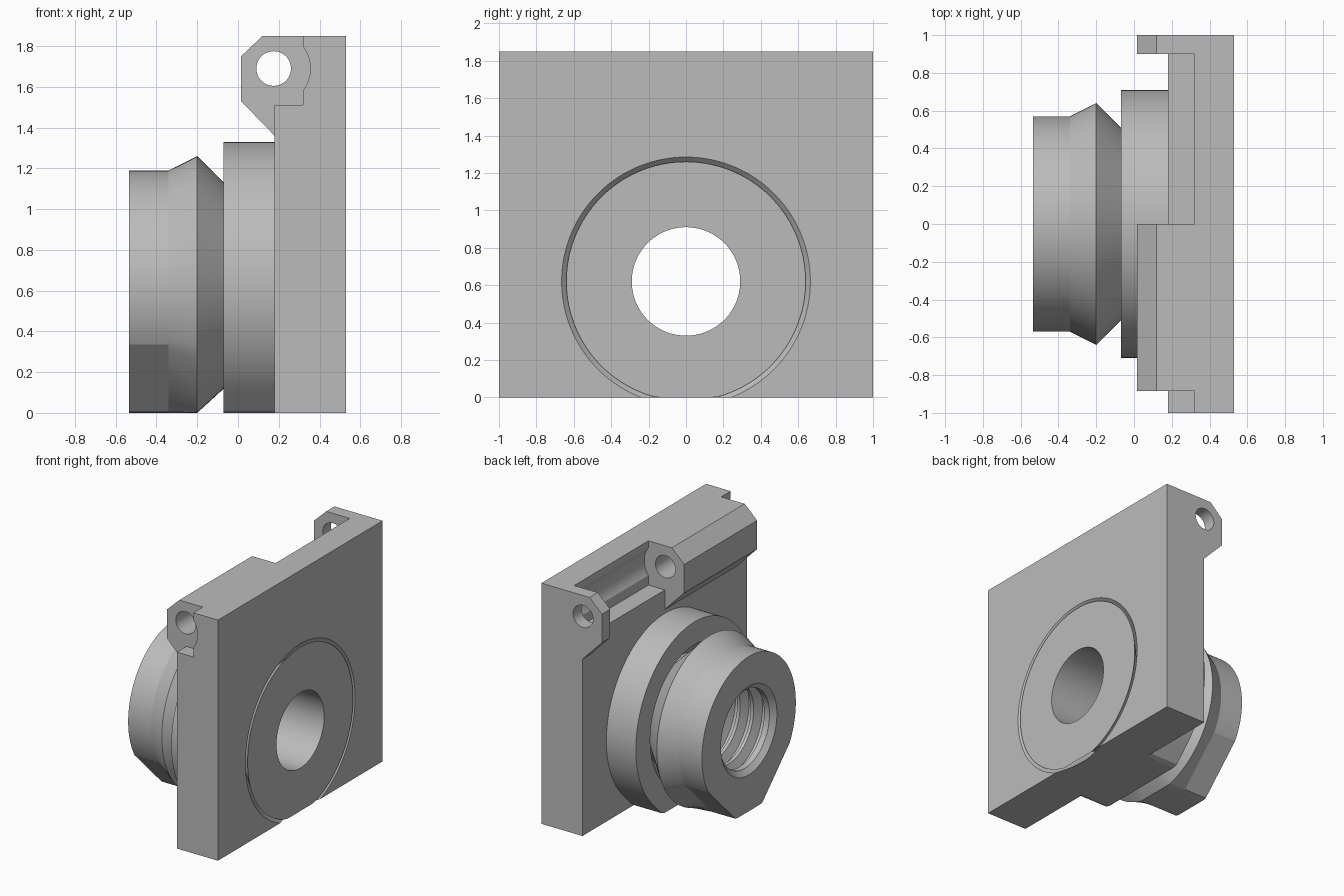
import bpy, bmesh
from math import sin, cos, radians, pi, sqrt

AXIS_Z = 0.62          # height of the swivel axis
SEGMENTS = 120

cube = bpy.data.objects.get("Cube")
if cube:
    bpy.data.objects.remove(cube, do_unlink=True)

gray = bpy.data.materials.new("light gray")
gray.use_nodes = True
gray.diffuse_color = (0.5, 0.5, 0.5, 1)
gray.node_tree.nodes["Principled BSDF"].inputs["Base Color"].default_value = (0.5, 0.5, 0.5, 1)


def finish(name, bm):
    bmesh.ops.recalc_face_normals(bm, faces=bm.faces)
    mesh = bpy.data.meshes.new(name)
    bm.to_mesh(mesh)
    bm.free()
    mesh.materials.append(gray)
    obj = bpy.data.objects.new(name, mesh)
    bpy.context.collection.objects.link(obj)
    return obj


def extrude(name, profile, y0, y1):
    """Extrude an x-z outline along y."""
    bm = bmesh.new()
    face = bm.faces.new([bm.verts.new((x, y0, z)) for x, z in profile])
    moved = bmesh.ops.extrude_face_region(bm, geom=[face])["geom"]
    verts = [v for v in moved if isinstance(v, bmesh.types.BMVert)]
    bmesh.ops.translate(bm, verts=verts, vec=(0, y1 - y0, 0))
    return finish(name, bm)


def loft(name, rings, closed=False):
    """Join rings about the swivel axis; each is (x, radius or radius rule)."""
    bm = bmesh.new()
    loops = []
    for x, rule in rings:
        loop = []
        for i in range(SEGMENTS):
            a = 2 * pi * i / SEGMENTS
            r = rule(a) if callable(rule) else rule
            loop.append(bm.verts.new((x, r * cos(a), AXIS_Z + r * sin(a))))
        loops.append(loop)
    pairs = list(zip(loops, loops[1:]))
    if closed:
        pairs.append((loops[-1], loops[0]))
    else:
        bm.faces.new(loops[0])
        bm.faces.new(loops[-1])
    for a, b in pairs:
        for i in range(SEGMENTS):
            j = (i + 1) % SEGMENTS
            bm.faces.new((a[i], a[j], b[j], b[i]))
    return finish(name, bm)


def boolean(obj, tool, operation):
    mod = obj.modifiers.new(operation, 'BOOLEAN')
    mod.operation = operation
    mod.solver = 'EXACT'
    mod.object = tool
    bpy.context.view_layer.objects.active = obj
    bpy.ops.object.modifier_apply(modifier=mod.name)
    bpy.data.objects.remove(tool, do_unlink=True)


# Radius rules for sections resting on the ground plane
def grounded(r):
    def rule(a):
        s = -sin(a)
        return min(r, AXIS_Z / s) if s > 0 else r
    return rule


def with_flats(r, apothem, start):
    """Round above, with a 45 degree flat on each lower side."""
    def rule(a):
        s, c = -sin(a), abs(cos(a))
        if s < sin(radians(start)) - 1e-6:
            return r
        return min(apothem / ((s + c) / sqrt(2)), AXIS_Z / s)
    return rule


# Mounting plate with its hinge outline
hinge_x, hinge_z = 0.175, 1.69
mounting_plate = extrude("mounting_plate", [
    (0.53, 0), (0.53, 1.85), (0.12, 1.85), (0.015, 1.75),
    (0.015, 1.53), (0.18, 1.36), (0.18, 0)], -1, 1)

# Clearance notches for the mating hinge knuckles
arc = []
half = radians(36)
for i in range(13):
    a = -half + 2 * half * i / 12
    arc.append((hinge_x + 0.18 * cos(a), hinge_z + 0.18 * sin(a)))
notch = [(-0.1, 1.3), (0.18, 1.3), (0.18, 1.51), (0.32, 1.51)] + arc + [(0.32, 1.95), (-0.1, 1.95)]
for y0, y1 in ((-1.1, -0.885), (0, 0.9)):
    boolean(mounting_plate, extrude("notch_cutter", notch, y0, y1), 'DIFFERENCE')

# Hinge pin hole
pin = [(hinge_x + 0.085 * cos(2 * pi * i / 48), hinge_z + 0.085 * sin(2 * pi * i / 48))
       for i in range(48)]
boolean(mounting_plate, extrude("pin_cutter", pin, -1.2, 1.2), 'DIFFERENCE')

# Round collar behind the plate, then the waisted socket through both
collar_section = with_flats(0.71, 0.71, 45)
boolean(mounting_plate, loft("collar", [(-0.07, collar_section), (0.25, collar_section)]), 'UNION')
boolean(mounting_plate, loft("socket_cutter", [
    (-0.12, 0.585), (0.04, 0.425), (0.29, 0.425), (0.58, 0.715)]), 'DIFFERENCE')

# Captive swivel nut: outer skin, then the threaded bore back to the start
nut_section = with_flats(0.57, 0.551, 30)
rings = [(-0.535, nut_section), (-0.34, nut_section), (-0.2, grounded(0.64)),
         (0.04, 0.4), (0.29, 0.4), (0.53, grounded(0.64)),
         (0.53, 0.29), (0.0, 0.29)]
pitch = 0.115
for i in range(4):
    x = -0.02 - i * pitch
    rings += [(x, 0.30), (x - 0.03, 0.365), (x - 0.06, 0.365), (x - 0.09, 0.30)]
rings.append((-0.5, 0.30))
rings.append((-0.535, 0.34))
swivel_nut = loft("swivel_nut", rings, closed=True)

# Smooth the round surfaces and keep the edges crisp
bpy.ops.object.select_all(action='DESELECT')
for obj in (mounting_plate, swivel_nut):
    obj.select_set(True)
bpy.context.view_layer.objects.active = swivel_nut
bpy.ops.object.shade_smooth_by_angle(angle=radians(12))
